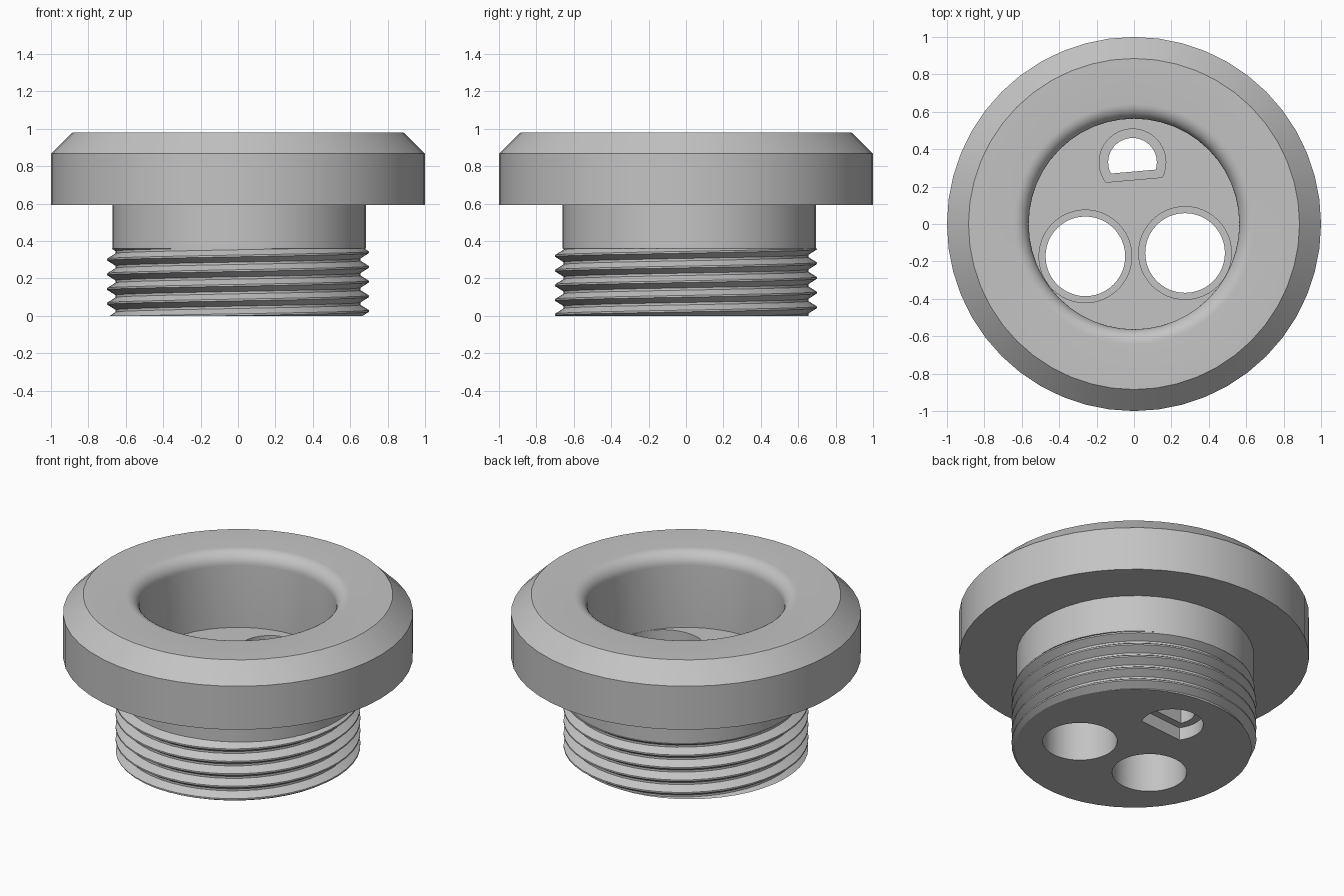
import bpy, bmesh, math

old = bpy.data.objects.get("Cube")
if old:
    bpy.data.objects.remove(old, do_unlink=True)

grey = bpy.data.materials.new("plain grey")
grey.use_nodes = True
GREY = (0.55, 0.55, 0.55, 1)
grey.diffuse_color = GREY
grey.node_tree.nodes["Principled BSDF"].inputs["Base Color"].default_value = GREY

SIDES = 48
THREAD_TOP = 0.36
FLOOR = 0.51
TOP = 0.98


def make_object(name, bm, hidden=False):
    bmesh.ops.recalc_face_normals(bm, faces=bm.faces)
    mesh = bpy.data.meshes.new(name)
    bm.to_mesh(mesh)
    bm.free()
    obj = bpy.data.objects.new(name, mesh)
    bpy.context.collection.objects.link(obj)
    mesh.materials.append(grey)
    obj.hide_render = hidden
    return obj


def lathe(name, profile, neck_points=0):
    """Spin (radius, z) points; the first neck_points rings sit slightly off centre."""
    bm = bmesh.new()
    rings = []
    for k, (r, z) in enumerate(profile):
        ox, oy = (0.007, 0.018) if k < neck_points else (0, 0)
        rings.append([bm.verts.new((ox + r * math.cos(a), oy + r * math.sin(a), z))
                      for a in (math.tau * i / SIDES for i in range(SIDES))])
    for low, high in zip(rings, rings[1:]):
        for i in range(SIDES):
            j = (i + 1) % SIDES
            bm.faces.new((low[i], low[j], high[j], high[i]))
    bm.faces.new(rings[0])
    bm.faces.new(rings[-1])
    return make_object(name, bm)


def thread(name, root, crest, pitch, phase):
    """Helical ridge, begun below the base and trimmed flat at both ends."""
    bm = bmesh.new()
    turns = int(THREAD_TOP / pitch) + 5
    # ridge section: root edge, crest edges, root edge, as fractions of the pitch
    section = ((root, -0.42), (crest, -0.06), (crest, 0.06), (root, 0.42))
    rows = []
    for i in range(SIDES * turns + 1):
        a = math.tau * i / SIDES
        z0 = phase + pitch * (i / SIDES - 2)
        rows.append([bm.verts.new((r * math.cos(a), r * math.sin(a), z0 + f * pitch))
                     for r, f in section])
    for i in range(len(rows) - 1):
        p, q = rows[i], rows[i + 1]
        for k in range(3):
            bm.faces.new((p[k], q[k], q[k + 1], p[k + 1]))
        if i + SIDES + 1 < len(rows):
            bm.faces.new((p[3], q[3], rows[i + SIDES + 1][0], rows[i + SIDES][0]))
    for z, up in ((0, -1), (THREAD_TOP, 1)):
        cut = bmesh.ops.bisect_plane(bm, geom=bm.verts[:] + bm.edges[:] + bm.faces[:],
                                     plane_co=(0, 0, z), plane_no=(0, 0, up), clear_outer=True)
        rim = [e for e in cut["geom_cut"] if isinstance(e, bmesh.types.BMEdge)]
        bmesh.ops.edgeloop_fill(bm, edges=rim)
    return make_object(name, bm)


def cutter(name, x, y, r, z0, z1, flat=None):
    """Round or D-shaped prism; flat is the distance of the flat side from the centre."""
    bm = bmesh.new()
    tilt = math.radians(5)
    if flat is None:
        angles = [math.tau * i / SIDES for i in range(SIDES)]
    else:
        start = -math.asin(flat / r)
        sweep = math.pi - 2 * start
        angles = [tilt + start + sweep * i / 36 for i in range(37)]
    face = bm.faces.new([bm.verts.new((x + r * math.cos(a), y + r * math.sin(a), z0)) for a in angles])
    top = bmesh.ops.extrude_face_region(bm, geom=[face])["geom"]
    bmesh.ops.translate(bm, vec=(0, 0, z1 - z0),
                        verts=[v for v in top if isinstance(v, bmesh.types.BMVert)])
    return make_object(name, bm, hidden=True)


# Flange with chamfer, neck below and recess with rounded mouth
FILLET = 0.08
BORE = 0.563
mouth = [(BORE + FILLET * (1 - math.sin(a)), TOP - FILLET * (1 - math.cos(a)))
         for a in (math.pi / 2 * i / 8 for i in range(9))]
flange = lathe("flange_body",
               [(0.678, THREAD_TOP), (0.678, 0.593), (1, 0.593), (1, 0.867), (0.885, TOP)]
               + mouth + [(BORE, FLOOR)], neck_points=2)

# Threaded lower plug
plug = thread("threaded_plug", 0.655, 0.70, 0.0785, 0.026)

# Two stepped round holes and one stepped D-shaped hole
cuts = []
for side, x, y in (("right", -0.26, -0.173), ("left", 0.273, -0.155)):
    cuts.append(cutter(side + "_hole_cutter", x, y, 0.213, -0.1, 0.7))
    cuts.append(cutter(side + "_step_cutter", x, y, 0.248, FLOOR - 0.1, FLOOR + 0.04))
cuts.append(cutter("d_hole_cutter", -0.008, 0.33, 0.13, -0.1, 0.7, 0.05))
cuts.append(cutter("d_top_step_cutter", -0.008, 0.33, 0.178, FLOOR - 0.1, FLOOR + 0.04, 0.094))
cuts.append(cutter("d_bottom_step_cutter", -0.008, 0.33, 0.178, -0.1, 0.08, 0.094))

for part in (flange, plug):
    for c in cuts:
        mod = part.modifiers.new(c.name, "BOOLEAN")
        mod.operation = "DIFFERENCE"
        mod.solver = "EXACT"
        mod.object = c
    bpy.ops.object.select_all(action="DESELECT")
    part.select_set(True)
    bpy.context.view_layer.objects.active = part
    for c in cuts:
        bpy.ops.object.modifier_apply(modifier=c.name)
    bpy.ops.object.shade_smooth_by_angle(angle=math.radians(30))

for c in cuts:
    bpy.data.objects.remove(c, do_unlink=True)
